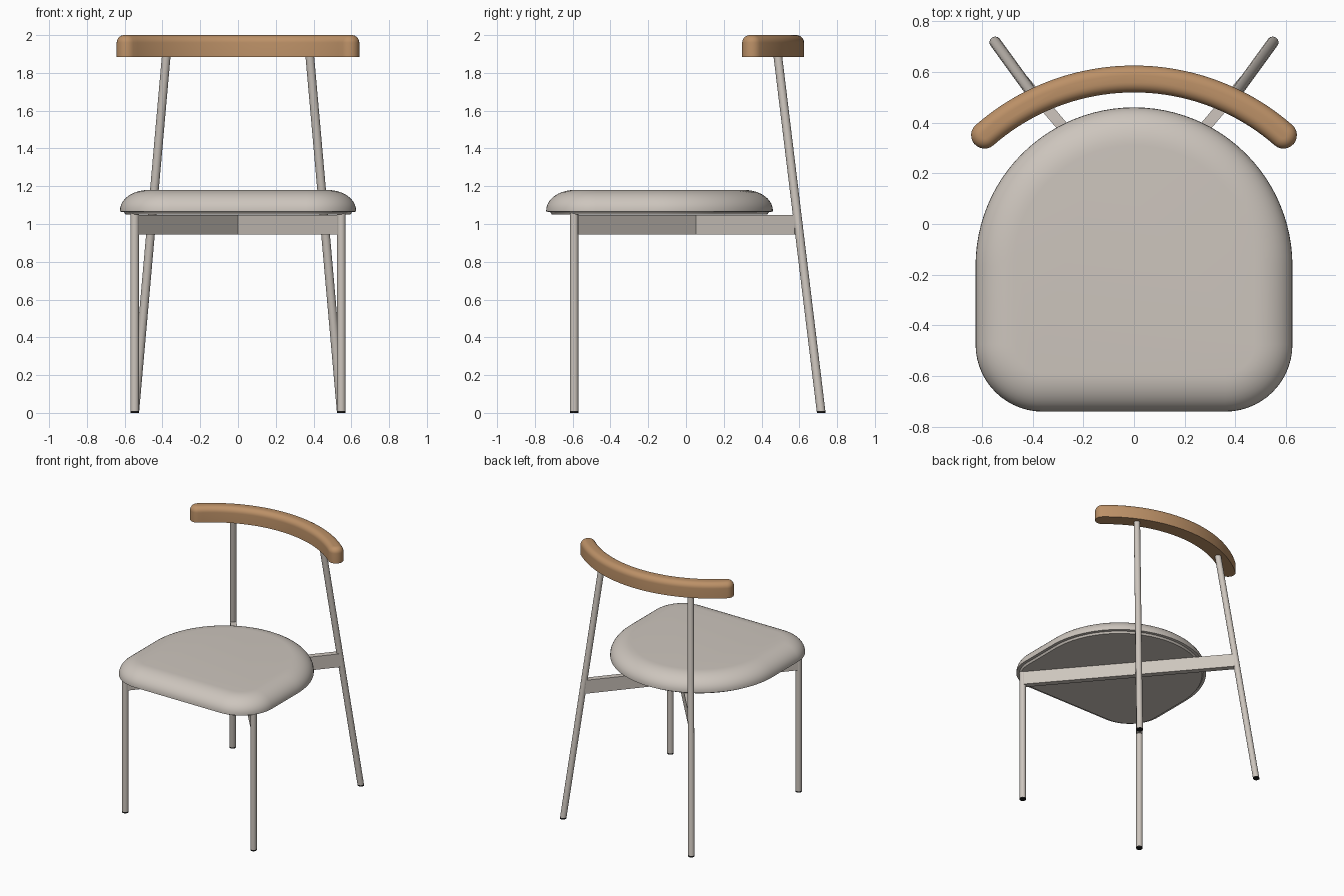
import bpy, bmesh, math
from mathutils import Vector

if "Cube" in bpy.data.objects:
    bpy.data.objects.remove(bpy.data.objects["Cube"])


def material(name, rgb):
    m = bpy.data.materials.new(name)
    m.diffuse_color = (*rgb, 1)
    m.use_nodes = True
    m.node_tree.nodes["Principled BSDF"].inputs["Base Color"].default_value = m.diffuse_color
    return m


GREIGE = material("greige", (0.61, 0.56, 0.51))
WOOD = material("wood", (0.50, 0.28, 0.135))
BLACK = material("black", (0.01, 0.01, 0.01))


def arc(cx, cy, r, a0, a1, n):
    """Points along an arc, angles in degrees."""
    angles = [math.radians(a0 + (a1 - a0) * i / n) for i in range(n + 1)]
    return [(cx + r * math.cos(a), cy + r * math.sin(a)) for a in angles]


def loft(name, rings, mat, smooth=40):
    """Skin a stack of (outline, z) rings and cap both ends."""
    bm = bmesh.new()
    loops = [[bm.verts.new((x, y, z)) for x, y in pts] for pts, z in rings]
    n = len(loops[0])
    for a, b in zip(loops, loops[1:]):
        for i in range(n):
            j = (i + 1) % n
            bm.faces.new((a[i], a[j], b[j], b[i]))
    bm.faces.new(loops[0][::-1])
    bm.faces.new(loops[-1])
    bmesh.ops.recalc_face_normals(bm, faces=bm.faces)
    me = bpy.data.meshes.new(name)
    bm.to_mesh(me)
    bm.free()
    me.materials.append(mat)
    ob = bpy.data.objects.new(name, me)
    bpy.context.collection.objects.link(ob)
    bpy.context.view_layer.objects.active = ob
    ob.select_set(True)
    if smooth:
        bpy.ops.object.shade_smooth_by_angle(angle=math.radians(smooth))
    ob.select_set(False)
    return ob


# Seat outline: half-round back, straight sides, rounded front corners
def seat_outline(d):
    return (arc(0, -0.165, 0.625 - d, 0, 180, 48)
            + arc(-0.36, -0.475, 0.265 - d, 180, 270, 14)
            + arc(0.36, -0.475, 0.265 - d, 270, 360, 14))


# Cushion with domed edge
dome = [(seat_outline(0.15 * (1 - math.cos(t))), 1.072 + 0.108 * math.sin(t))
        for t in [math.pi / 2 * i / 10 for i in range(11)]]
loft("seat_cushion", [(seat_outline(0.012), 1.064), (seat_outline(0), 1.066)] + dome, GREIGE)
loft("seat_base", [(seat_outline(0.03), 1.05), (seat_outline(0.02), 1.065)], GREIGE)

# Curved backrest: bent bar with round ends and rounded top edge
R, CY, SWEEP, HALF = 0.895, -0.323, 41.2, 0.053


def back_outline(d):
    w = HALF - d
    a0, a1 = 90 - SWEEP, 90 + SWEEP
    ends = [(R * math.cos(math.radians(a)), CY + R * math.sin(math.radians(a))) for a in (a0, a1)]
    return (arc(0, CY, R + w, a0, a1, 40)
            + arc(*ends[1], w, a1, a1 + 180, 12)[1:-1]
            + arc(0, CY, R - w, a1, a0, 40)
            + arc(*ends[0], w, a0 - 180, a0, 12)[1:-1])


edge = [(back_outline(0.04 * (1 - math.cos(t))), 1.96 + 0.04 * math.sin(t))
        for t in [math.pi / 2 * i / 7 for i in range(8)]]
loft("backrest", [(back_outline(0), 1.885)] + edge, WOOD)


# Legs, feet and crossed rails
def leg(name, bottom, top, z0, z1, mat, r=0.023):
    rings = []
    for z in (z0, z1):
        p = bottom.lerp(top, z / top.z)
        rings.append((arc(p.x, p.y, r, 0, 337.5, 15), z))
    loft(name, rings, mat)


def rail(name, a, b, w=0.022):
    d = (b - a).normalized()
    n = Vector((-d.y, d.x)) * w
    pts = [tuple(p) for p in (a - n, b - n, b + n, a + n)]
    loft(name, [(pts, 0.945), (pts, 1.048)], GREIGE, 0)


for side, s in (("right", 1), ("left", -1)):
    front = Vector((s * 0.547, -0.592, 0))
    front_top = Vector((s * 0.547, -0.592, 1.055))
    rear = Vector((s * 0.547, 0.716, 0))
    rear_top = Vector((s * 0.38, 0.486, 1.89))
    leg("front_leg_" + side, front, front_top, 0.01, 1.055, GREIGE)
    leg("front_foot_" + side, front, front_top, 0, 0.01, BLACK)
    leg("rear_leg_" + side, rear, rear_top, 0.01, 1.89, GREIGE)
    leg("rear_foot_" + side, rear, rear_top, 0, 0.01, BLACK)
    rail("cross_rail_" + side, Vector((s * 0.54, -0.583)), Vector((-s * 0.455, 0.588)))
